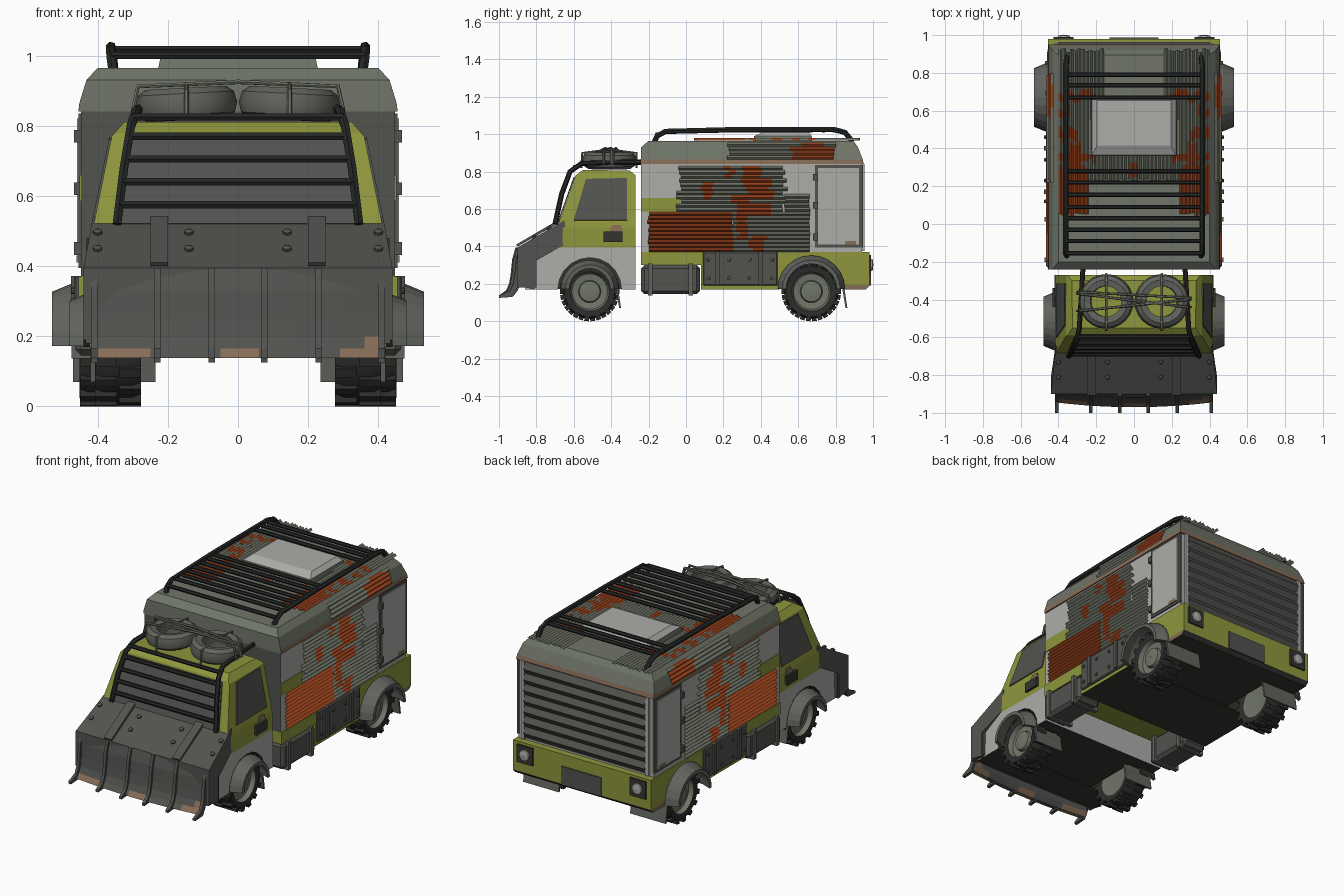
import bpy, bmesh, math, random
from mathutils import Vector, Matrix

if "Cube" in bpy.data.objects:
    bpy.data.objects.remove(bpy.data.objects["Cube"])
R = random.Random(4)

def colour(name, *rgb):
    m = bpy.data.materials.new(name)
    m.diffuse_color = [((c / 255 + .055) / 1.055) ** 2.4 for c in rgb] + [1]
    m.use_nodes = True
    m.node_tree.nodes["Principled BSDF"].inputs["Base Color"].default_value = m.diffuse_color
    return m

OLIVE, RUST = colour("olive_green", 142, 150, 60), colour("rust", 156, 66, 28)
LIGHT, SAGE = colour("light_grey", 172, 172, 169), colour("grey_green", 112, 117, 104)
DARK, BLACK = colour("dark_grey", 82, 82, 79), colour("tube_black", 36, 37, 37)
BROWN, RUBBER = colour("dirt_brown", 134, 109, 87), colour("rubber", 44, 44, 43)
UNDER, MID = colour("underside", 52, 52, 48), colour("flare_grey", 98, 100, 94)

def finish(name, bm, mats, rule=None, mirror=False, smooth=0, bevel=0, solid=True):
    if solid:
        bmesh.ops.recalc_face_normals(bm, faces=bm.faces[:])
    bm.normal_update()
    if rule:
        for f in bm.faces:
            f.material_index = rule(f.calc_center_median(), f.normal)
    me = bpy.data.meshes.new(name)
    bm.to_mesh(me)
    bm.free()
    for m in mats:
        me.materials.append(m)
    if smooth:
        me.shade_smooth()
        me.set_sharp_from_angle(angle=math.radians(smooth))
    ob = bpy.data.objects.new(name, me)
    bpy.context.collection.objects.link(ob)
    if bevel:
        b = ob.modifiers.new("bevel", 'BEVEL')
        b.width, b.segments = bevel, 1
    if mirror:
        ob.modifiers.new("mirror", 'MIRROR')
    return ob

def box(name, lo, hi, mat, **kw):
    lo, hi = Vector(lo), Vector(hi)
    bm = bmesh.new()
    bmesh.ops.create_cube(bm, size=1, matrix=Matrix.Translation((lo + hi) / 2) @ Matrix.Diagonal((*(hi - lo), 1)))
    return finish(name, bm, [mat], **kw)

def prism(name, pts, x0, x1, mats, cuts=(), warp=None, **kw):
    """Side profile (y, z) extruded along x, sliced at cuts, then warped."""
    bm = bmesh.new()
    f = bm.faces.new([bm.verts.new((x0, y, z)) for y, z in pts])
    ext = bmesh.ops.extrude_face_region(bm, geom=[f])['geom']
    bmesh.ops.translate(bm, verts=[v for v in ext if isinstance(v, bmesh.types.BMVert)], vec=(x1 - x0, 0, 0))
    for axis, val in cuts:
        no = Vector([float(i == axis) for i in range(3)])
        bmesh.ops.bisect_plane(bm, geom=bm.verts[:] + bm.edges[:] + bm.faces[:], plane_co=no * val, plane_no=no)
    for v in bm.verts:
        if warp:
            v.co = warp(v.co)
    return finish(name, bm, mats, **kw)

def stack(name, rings, mats, **kw):
    """Loft of rectangles (z, half_x, y0, y1)."""
    bm = bmesh.new()
    rs = [[bm.verts.new((sx * x, y, z)) for sx, y in ((-1, y0), (1, y0), (1, y1), (-1, y1))] for z, x, y0, y1 in rings]
    for a, b in zip(rs, rs[1:]):
        for i in range(4):
            bm.faces.new((a[i], a[i - 1], b[i - 1], b[i]))
    bm.faces.new(rs[0])
    bm.faces.new(rs[-1])
    return finish(name, bm, mats, **kw)

def lathe(name, prof, mats, mtx, seg=24, arc=2 * math.pi, lugs=0, **kw):
    """Closed (radius, x) profile turned about the x axis."""
    bm = bmesh.new()
    full = arc > 6
    rings = [[bm.verts.new((x, r * math.cos(arc * k / seg), r * math.sin(arc * k / seg))) for r, x in prof]
             for k in range(seg if full else seg + 1)]
    n = len(prof)
    for k in range(seg):
        a, b = rings[k], rings[(k + 1) % len(rings)]
        for i in range(n):
            f = bm.faces.new((a[i], a[(i + 1) % n], b[(i + 1) % n], b[i]))
            f.material_index = int(len(mats) > 1 and max(prof[i][0], prof[(i + 1) % n][0]) < .106)
    if not full:
        bm.faces.new(rings[0])
        bm.faces.new(rings[-1])
    for k in range(lugs):
        for s in (-1, 1):
            m = Matrix.Rotation((k + s * .25) * 2 * math.pi / lugs, 4, 'X') @ Matrix.Translation((s * .034, 0, .146))
            bmesh.ops.create_cube(bm, size=1, matrix=m @ Matrix.Diagonal((.062, .026, .026, 1)))
    bm.transform(mtx)
    return finish(name, bm, mats, **kw)

def plate(name, corners, mat, thick=.006, **kw):
    bm = bmesh.new()
    f = bm.faces.new([bm.verts.new(c) for c in corners])
    f.normal_update()
    n = f.normal * thick
    ext = bmesh.ops.extrude_face_region(bm, geom=[f])['geom']
    bmesh.ops.translate(bm, verts=[v for v in ext if isinstance(v, bmesh.types.BMVert)], vec=n)
    return finish(name, bm, [mat], **kw)

def tube(name, pts, r, mat, **kw):
    cu = bpy.data.curves.new(name, 'CURVE')
    cu.dimensions, cu.bevel_depth, cu.bevel_resolution, cu.use_fill_caps = '3D', r, 1, True
    sp = cu.splines.new('POLY')
    sp.points.add(len(pts) - 1)
    for p, c in zip(sp.points, pts):
        p.co = (*c, 1)
    tmp = bpy.data.objects.new("tmp", cu)
    bpy.context.collection.objects.link(tmp)
    bm = bmesh.new()
    bm.from_mesh(bpy.data.meshes.new_from_object(tmp.evaluated_get(bpy.context.evaluated_depsgraph_get())))
    bpy.data.objects.remove(tmp)
    return finish(name, bm, [mat], smooth=50, **kw)

def ridges(name, a0, a1, b0, b1, rows, place, out, mats, rust=(), height=.012, jag=0, mirror=True):
    """Corrugated sheet: ridges run along a, stacked along b; rust patches are (a0, a1, b0, b1)."""
    bm, db = bmesh.new(), (b1 - b0) / rows
    n = max(1, int((a1 - a0) / .02)) if rust else 1
    for r in range(rows):
        b, s, e, j = b0 + r * db, a0 + R.uniform(-jag, jag), a1 + R.uniform(-jag, jag), R.uniform(-.015, .015)
        for k in range(n):
            p, q = s + (e - s) * k / n, s + (e - s) * (k + 1) / n
            red = any(u0 < (p + q) / 2 + j < u1 and v0 < b + db / 2 < v1 for u0, u1, v0, v1 in rust)
            for c0, h0, c1, h1 in ((b, 0, b + db / 2, height), (b + db / 2, height, b + db, 0)):
                f = bm.faces.new([bm.verts.new(place(*t)) for t in ((p, c0, h0), (q, c0, h0), (q, c1, h1), (p, c1, h1))])
                f.material_index = int(red)
                f.normal_update()
                if f.normal.dot(Vector(out)) < 0:
                    f.normal_flip()
    return finish(name, bm, mats, mirror=mirror, solid=False)

def arch(y):
    return [(y - .17 * math.cos(math.pi * k / 10), .17 + .17 * math.sin(math.pi * k / 10)) for k in range(11)]

# cab
def half(z):
    for (z0, w0), (z1, w1) in zip([(0, .425), (.5, .415), (.77, .36)], [(.5, .415), (.77, .36), (.81, .325)]):
        if z <= z1:
            return w0 + (w1 - w0) * (z - z0) / (z1 - z0)
    return .325
cab = [(-.86, .17)] + arch(-.515) + [(-.27, .17), (-.27, .78), (-.30, .805), (-.55, .81), (-.59, .78), (-.69, .5), (-.86, .38)]
prism("cab", cab, -1, 1, [LIGHT, OLIVE, UNDER], [(2, .395), (2, .5), (2, .77)],
      lambda c: Vector((c.x * half(c.z), c.y, c.z)), rule=lambda c, n: 2 if n.z < -.1 and c.z < .36 else int(c.z > .395))
box("cab_floor", (-.26, -.85, .172), (.26, -.28, .36), UNDER)
plate("windshield", [(-.355, -.684, .52), (.355, -.684, .52), (.315, -.595, .77), (-.315, -.595, .77)], DARK)
plate("side_window", [(half(z), y, z) for y, z in ((-.6, .54), (-.315, .54), (-.315, .765), (-.535, .76))], DARK, mirror=True)
box("door_handle", (.41, -.44, .425), (.432, -.34, .48), UNDER, mirror=True)
plate("door_dirt", [(half(z), y, z) for y, z in ((-.41, .48), (-.34, .48), (-.35, .515), (-.39, .515))], BROWN, mirror=True)
# hood armour with straps and bolts
prism("hood_armour", [(-.65, .54), (-.9, .395), (-.9, .19), (-.81, .17), (-.81, .32), (-.63, .42)], -.44, .44, [DARK],
      warp=lambda c: Vector((c.x * (.94 if c.z > .41 else 1), c.y, c.z)))
prism("hood_strap", [(-.645, .545), (-.9, .4), (-.908, .41), (-.655, .558)], .2, .25, [DARK], mirror=True)
for i, (x, y, z) in enumerate([(.40, -.73, .494), (.40, -.81, .447), (.14, -.73, .494), (.14, -.81, .447)]):
    m = Matrix.Translation((x, y, z)) @ Vector((0, -.5, .87)).to_track_quat('X', 'Z').to_matrix().to_4x4()
    lathe("hood_bolt", [(.001, -.01), (.013, -.01), (.013, .008), (.001, .014)], [DARK], m, seg=8, mirror=True)
# plow blade and ribs
blade = [(-.9, .395), (-.918, .33), (-.926, .25), (-.935, .2), (-.95, .165), (-.97, .138)]
sweep = lambda c: Vector((c.x, c.y + .15 * c.x * c.x, c.z))
prism("plow_blade", blade + [(y + .025, z) for y, z in blade[::-1]], -.41, .41, [DARK, BROWN],
      [(0, x) for x in (-.35, -.25, -.15, -.05, .06, .15, .29, .36)], sweep,
      rule=lambda c, n: int(c.z < .165 and (c.x < -.25 or -.05 < c.x < .06 or c.x > .29) or (c.z < .2 and c.x > .36)))
rib = [(y - .012, z) for y, z in blade[:-1]] + [(-1.0, .138), (-1.0, .125), (-.95, .13)] + [(y + .02, z) for y, z in blade[-2::-1]]
for x in (.075, .23, .41):
    prism("plow_rib", rib, x - .009, x + .009, [DARK], mirror=True,
          warp=lambda c: Vector((c.x, max(c.y + .13 * c.x ** 2, -1), c.z)) if c.y > -.99 else c)
box("plow_side", (.40, -.9, .18), (.435, -.8, .33), DARK, mirror=True)
# windshield guard
tube("guard_rail", [(.345, -.70, .52), (.325, -.665, .68), (.305, -.62, .8), (.29, -.56, .843), (.28, -.4, .85), (.27, -.23, .85)],
     .014, BLACK, mirror=True)
for x, y, z in ((.338, -.69, .575), (.33, -.675, .64), (.322, -.655, .705), (.31, -.63, .77), (.3, -.595, .825)):
    tube("guard_bar", [(-x, y, z), (x, y, z)], .012, BLACK)
# spare tyres and lashings on the cab roof
tyre = [(.082, -.04), (.115, -.046), (.137, -.03), (.145, 0), (.137, .03), (.115, .046), (.082, .04), (.088, 0)]
lathe("spare_tyre", tyre, [MID], Matrix.Translation((.147, -.41, .862)) @ Matrix.Rotation(math.radians(93), 4, 'Y'),
      smooth=35, mirror=True)
for y0, y1 in ((-.36, -.39), (-.46, -.4), (-.37, -.44)):
    tube("lashing", [(-.3, y0, .84), (-.285, y0, .912), (0, (y0 + y1) / 2, .925), (.285, y1, .912), (.3, y1, .84)], .007, SAGE)
tube("lashing_band", [(.147, -.56, .82), (.147, -.555, .9), (.147, -.41, .918), (.147, -.265, .9), (.147, -.265, .82)], .007, SAGE, mirror=True)

# lower rear body
low = [(-.24, .30), (.08, .30), (.08, .17)] + arch(.67) + [(.96, .17), (.98, .19), (.98, .37), (-.24, .37)]
prism("lower_body", low, -.455, .455, [OLIVE, UNDER, BROWN], [(2, .195), (0, -.3), (0, -.12), (0, .12), (0, .3)],
      rule=lambda c, n: (1 if c.y > .06 else 0) if n.z < -.1 else int(c.z < .195 and c.y > .82 and not .12 < abs(c.x) < .3) * 2)
box("rear_floor", (-.26, .09, .172), (.26, .95, .36), UNDER)
box("cargo_box", (-.447, -.24, .37), (.447, .94, .86), LIGHT).data.materials.append(DARK)
for f in bpy.data.objects["cargo_box"].data.polygons:
    f.material_index = int(f.normal.y < -.5)
stack("roof", [(.84, .455, -.242, .95), (.865, .452, -.242, .945), (.93, .432, -.24, .92), (.965, .4, -.2, .895)], [SAGE, BROWN],
      rule=lambda c, n: int(c.z < .866 and n.y > -.5))
box("box_olive_patch", (.44, -.24, .585), (.451, -.03, .66), OLIVE, mirror=True)
# corrugated side sheets
side = lambda a, b, h: (.449 + h, a, b)
spots = [(.30, .40, .72, .83), (.33, .46, .655, .76), (.24, .35, .62, .68), (.27, .46, .57, .62), (.27, .32, .44, .57),
         (.34, .42, .38, .45), (.08, .14, .65, .73), (.21, .25, .76, .83)]
ridges("upper_side_sheet", -.04, .53, .585, .83, 11, side, (1, 0, 0), [SAGE, RUST], spots, jag=.018)
ridges("lower_side_sheet", .25, .66, .37, .585, 10, side, (1, 0, 0), [SAGE, RUST], spots, jag=.004)
ridges("rear_side_sheet", .53, .66, .585, .68, 4, side, (1, 0, 0), [SAGE], jag=.004)
ridges("rusty_side_sheet", -.2, .25, .37, .585, 10, side, (1, 0, 0), [RUST], jag=.005, height=.016)
ridges("roof_edge_sheet", .23, .80, .865, .955, 4, lambda a, b, h: (.455 - (b - .865) * .31 + h, a, b), (1, 0, .3),
       [SAGE, RUST], [(.56, .9, .86, .93), (.63, .74, .86, .96)], jag=.012)
# corrugated roof sheets
top = lambda a, b, h: (b, a, .967 + h)
rroof = [(0, .3, .24, .42), (.3, .42, .27, .34), (.33, .37, .2, .42), (.44, .5, .3, .42), (.57, .62, .33, .4), (.23, .3, 0, .03), (.66, .7, .2, .4)]
ridges("rear_roof_sheet", .55, .92, .16, .40, 12, top, (0, 0, 1), [SAGE, RUST], rroof, jag=.01)
ridges("side_roof_sheet", .05, .55, .24, .40, 8, top, (0, 0, 1), [SAGE, RUST], rroof, jag=.008)
ridges("mid_roof_sheet", .23, .37, 0, .24, 12, top, (0, 0, 1), [SAGE, RUST], rroof, jag=.01)
# roof hatch
stack("hatch_base", [(.96, .228, .36, .675), (.99, .222, .365, .672)], [SAGE])
stack("hatch_lid", [(.99, .222, .365, .672), (1.013, .195, .415, .655)], [LIGHT])
# roof rack
tube("rack_rail", [(.355, -.17, .955), (.36, -.155, .99), (.362, -.11, 1.015), (.362, .25, 1.024), (.362, .79, 1.025), (.36, .85, 1.01), (.355, .89, .96)],
     .015, BLACK, mirror=True)
for y in (-.155, -.09, -.03, .03, .09, .155, .22, .28, .67, .735, .79):
    z = 1.0 if y < -.15 else 1.018
    tube("rack_bar", [(-.362, y, z), (.362, y, z)], .0115, BLACK)

# side doors
box("door_frame", (.44, .69, .395), (.454, .945, .835), DARK, mirror=True)
box("door_panel", (.44, .705, .41), (.459, .925, .82), LIGHT, mirror=True)
box("door_dirt_patch", (.44, .85, .41), (.4605, .91, .43), BROWN, mirror=True)
for z in (.45, .62, .77):
    box("door_hinge", (.44, .68, z - .018), (.468, .705, z + .018), DARK, mirror=True)
# rear shutter, lamps and plate
box("shutter_backing", (-.405, .93, .38), (.405, .943, .835), DARK)
ridges("rear_shutter", -.4, .4, .385, .83, 7, lambda a, b, h: (a, .944 + h, b), (0, 1, 0), [DARK], height=.02, mirror=False)
box("shutter_rail", (.4, .93, .375), (.42, .955, .84), LIGHT, mirror=True)
box("lamp_housing", (.32, .97, .25), (.425, .99, .355), UNDER, mirror=True)
lathe("tail_lamp", [(.001, -.01), (.035, -.01), (.03, .008), (.001, .012)], [LIGHT],
      Matrix.Translation((.372, .99, .302)) @ Matrix.Rotation(math.pi / 2, 4, 'Z'), seg=16, mirror=True)
box("rear_plate", (-.13, .97, .19), (.13, .988, .3), DARK)

# tanks and tool boxes under the sides
box("fuel_tank", (.31, -.24, .145), (.465, .075, .30), DARK, bevel=.018, mirror=True)
for y in (-.19, .025):
    box("tank_strap", (.3, y - .012, .137), (.474, y + .012, .308), MID, mirror=True)
box("tool_box", (.40, .09, .19), (.467, .49, .372), DARK, bevel=.006, mirror=True)
for y in (.17, .4):
    box("tool_box_rib", (.40, y - .012, .195), (.476, y + .012, .372), DARK, mirror=True)
for y in (.12, .23, .34, .46):
    for z in (.23, .33):
        lathe("tool_box_bolt", [(.001, -.01), (.011, -.01), (.009, .008), (.001, .009)], [DARK],
              Matrix.Translation((.467, y, z)), seg=8, mirror=True)

# wheels, flares and mud flaps
wheel = [(.02, -.06), (.1, -.06), (.135, -.066), (.146, -.04), (.146, .04), (.135, .066), (.105, .062), (.095, .035), (.06, .03),
         (.055, .05), (.03, .055), (.001, .055), (.001, -.06)]
for tag, x, y, out in (("front", .342, -.515, .48), ("rear", .385, .67, .53)):
    lathe(tag + "_wheel", wheel, [RUBBER, SAGE], Matrix.Translation((x, y, .159)), lugs=15, smooth=30, mirror=True)
    k = .155 if tag == "front" else .18
    lathe(tag + "_flare", [(k, .41), (k, out - .06), (k - .025, out), (k - .045, out), (k - .02, out - .065), (k - .02, .41)], [MID],
          Matrix.Translation((0, y, .172)), seg=12, arc=math.pi, mirror=True)
    f = y + k - .005
    prism(tag + "_mud_flap", [(f - .012, .19), (f, .19), (f + .018, .07), (f + .008, .07)], .235, out - .06, [MID], mirror=True)
